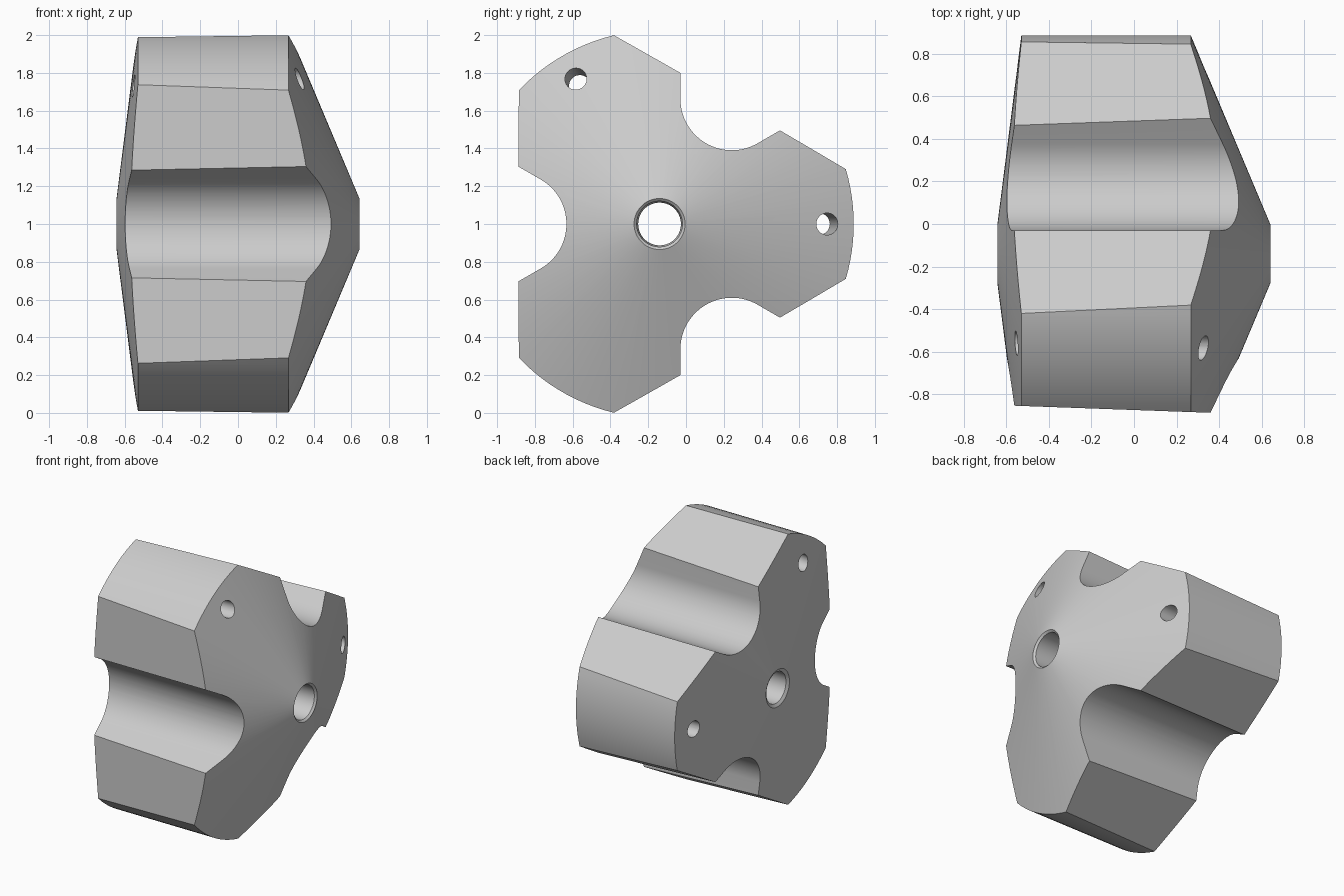
import bpy, bmesh
from math import sin, cos, pi, radians
from mathutils import Matrix, Vector

cube = bpy.data.objects.get("Cube")
if cube:
    bpy.data.objects.remove(cube)

CENTRE = Matrix.Translation((0, -0.14, 1.0))


def make_object(name, bm):
    bmesh.ops.recalc_face_normals(bm, faces=bm.faces)
    mesh = bpy.data.meshes.new(name)
    bm.to_mesh(mesh)
    bm.free()
    obj = bpy.data.objects.new(name, mesh)
    bpy.context.collection.objects.link(obj)
    return obj


def around_axis(angle):
    """Turn about the long axis; zero degrees points to +y."""
    return CENTRE @ Matrix.Rotation(radians(angle), 4, 'X')


def lathe(profile, steps=120):
    """Revolve a closed (x, radius) profile about the long axis."""
    bm = bmesh.new()
    rings = []
    for i in range(steps):
        a = 2 * pi * (i + 0.5) / steps
        rings.append([bm.verts.new((x, r * cos(a), r * sin(a))) for x, r in profile])
    n = len(profile)
    for i in range(steps):
        p, q = rings[i], rings[(i + 1) % steps]
        for j in range(n):
            k = (j + 1) % n
            bm.faces.new((p[j], p[k], q[k], q[j]))
    bm.transform(CENTRE)
    return bm


def slice_flat(bm, angle):
    """Trim one side to a flat that leans in slightly towards the rear."""
    place = around_axis(angle)
    point = place @ Vector((0, 0.735, 0))
    normal = place.to_3x3() @ Vector((-0.036, 1, 0)).normalized()
    bmesh.ops.bisect_plane(bm, geom=bm.verts[:] + bm.edges[:] + bm.faces[:],
                           plane_co=point, plane_no=normal, clear_outer=True)
    rim = [e for e in bm.edges if e.is_boundary]
    bmesh.ops.holes_fill(bm, edges=rim, sides=0)


def groove_cutter(angle):
    """Round-bottomed channel with walls flaring thirty degrees each side."""
    dist, radius, flare = 0.765, 0.272, 0.8
    arc = [radians(120 + 120 * i / 32) for i in range(33)]
    pts = [(dist + radius * cos(a), radius * sin(a)) for a in arc]
    run = (flare * cos(pi / 6), flare * sin(pi / 6))
    pts.insert(0, (pts[0][0] + run[0], pts[0][1] + run[1]))
    pts.append((pts[-1][0] + run[0], pts[-1][1] - run[1]))
    bm = bmesh.new()
    ends = [[bm.verts.new((x, y, z)) for y, z in pts] for x in (-1, 1)]
    for end in ends:
        bm.faces.new(end)
    for i in range(len(pts)):
        j = (i + 1) % len(pts)
        bm.faces.new((ends[0][i], ends[0][j], ends[1][j], ends[1][i]))
    bm.transform(around_axis(angle))
    return make_object("groove_cutter", bm)


def hole_cutter(angle):
    """Small bore through a lobe, leaning towards the axis at the rear."""
    front, rear = Vector((0.33, 0.887, 0)), Vector((-0.55, 0.843, 0))
    turn = (front - rear).to_track_quat('Z', 'Y').to_matrix().to_4x4()
    bm = bmesh.new()
    bmesh.ops.create_cone(bm, cap_ends=True, segments=32, radius1=0.058,
                          radius2=0.058, depth=2)
    bm.transform(around_axis(angle) @ Matrix.Translation((front + rear) / 2) @ turn)
    return make_object("hole_cutter", bm)


# Body: round blank with a cone at each end and a chamfered centre bore
blank = lathe([
    (-0.53, 1.028), (0.267, 1.028), (0.643, 0.135),
    (0.63, 0.121), (-0.63, 0.113), (-0.643, 0.135)])
for side in (60, 180, 300):
    slice_flat(blank, side)
body = make_object("three_lobed_body", blank)

# Cuts: one groove in each flat, one bore in each lobe
cutters = []
for lobe in (0, 120, 240):
    cutters += [groove_cutter(lobe + 60), hole_cutter(lobe)]

bpy.context.view_layer.objects.active = body
for cutter in cutters:
    cutter.hide_render = True
    mod = body.modifiers.new("cut", 'BOOLEAN')
    mod.operation = 'DIFFERENCE'
    mod.solver = 'MANIFOLD'
    mod.object = cutter
    bpy.ops.object.modifier_apply(modifier=mod.name)
for cutter in cutters:
    bpy.data.objects.remove(cutter)

# Material
grey = bpy.data.materials.new("light_grey")
grey.use_nodes = True
colour = (0.6, 0.6, 0.6, 1)
grey.diffuse_color = colour
grey.node_tree.nodes["Principled BSDF"].inputs["Base Color"].default_value = colour
body.data.materials.clear()
body.data.materials.append(grey)

# Smooth the cones and bores, keep the edges crisp
bpy.ops.object.select_all(action='DESELECT')
body.select_set(True)
bpy.ops.object.shade_smooth_by_angle(angle=radians(25))
